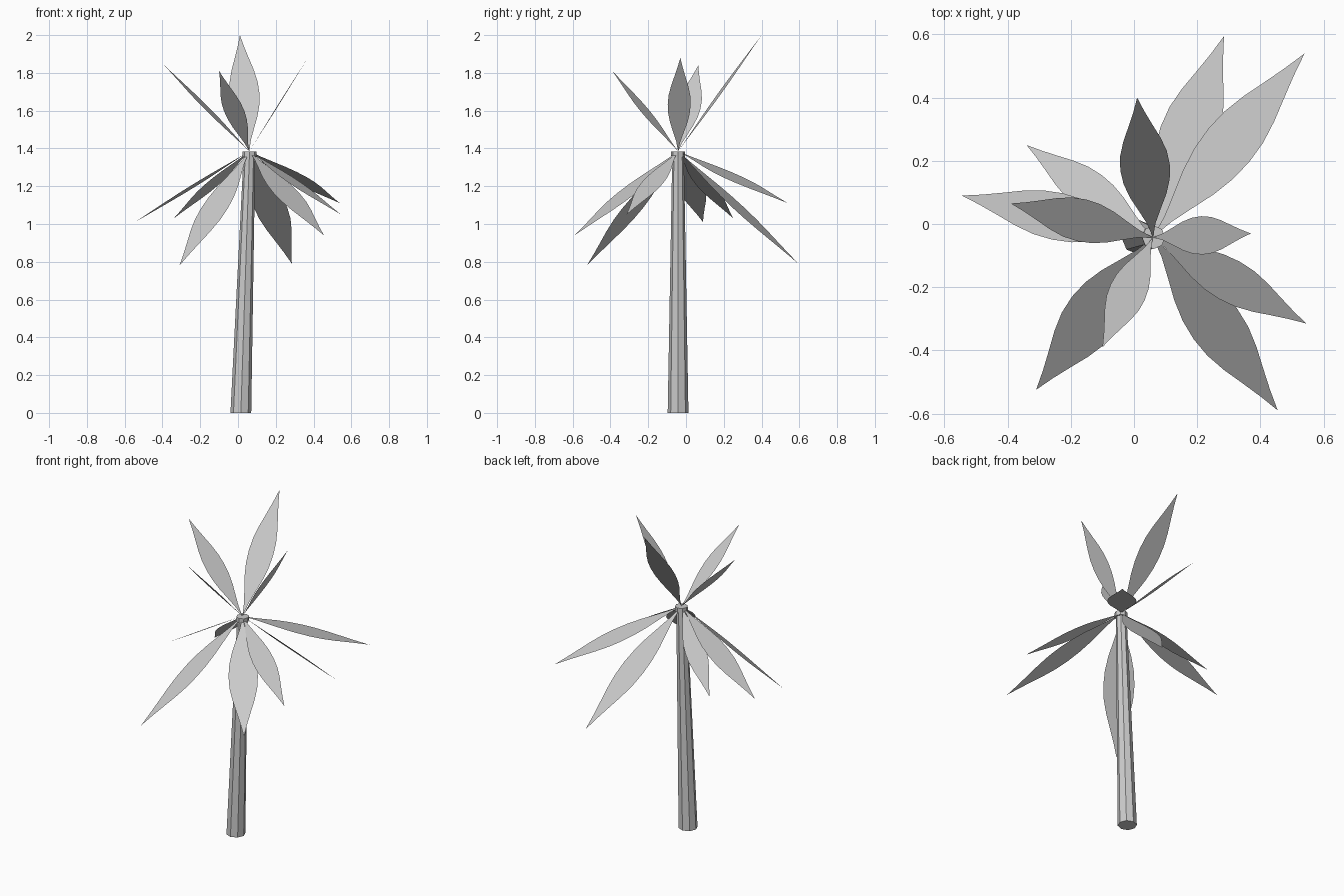
import bpy, bmesh, math
from mathutils import Vector

cube = bpy.data.objects.get("Cube")
if cube:
    bpy.data.objects.remove(cube, do_unlink=True)

# One plain grey for the whole plant
grey = bpy.data.materials.new("plain grey")
grey.use_nodes = True
colour = (0.6, 0.6, 0.6, 1)
grey.diffuse_color = colour
grey.node_tree.nodes["Principled BSDF"].inputs["Base Color"].default_value = colour

CROWN = Vector((0.06, -0.042, 1.385))


def add_object(name, bm):
    mesh = bpy.data.meshes.new(name)
    bm.to_mesh(mesh)
    bm.free()
    mesh.materials.append(grey)
    obj = bpy.data.objects.new(name, mesh)
    bpy.context.collection.objects.link(obj)
    return obj


def make_trunk(rings, sides=8):
    """Loft octagonal rings given as (x, z, radius), capped at both ends."""
    bm = bmesh.new()
    loops = []
    for x, z, r in rings:
        loops.append([bm.verts.new((x + r * math.cos(k * math.tau / sides),
                                    CROWN.y + r * math.sin(k * math.tau / sides), z))
                      for k in range(sides)])
    for low, high in zip(loops, loops[1:]):
        for k in range(sides):
            n = (k + 1) % sides
            bm.faces.new((low[k], low[n], high[n], high[k]))
    bm.faces.new(loops[0][::-1])
    bm.faces.new(loops[-1])
    return add_object("trunk", bm)


# Half width of a frond along its length, as a share of the length
OUTLINE = [(0.1, 0.018), (0.2, 0.047), (0.3, 0.077), (0.4, 0.097), (0.5, 0.104),
           (0.6, 0.098), (0.7, 0.078), (0.8, 0.05), (0.9, 0.023)]


def make_frond(name, tip):
    """Flat pointed blade from the crown to the tip, level across its width."""
    along = Vector(tip) - CROWN
    side = Vector((0, 0, 1)).cross(along).normalized() * along.length
    right = [CROWN + along * t - side * w for t, w in OUTLINE]
    left = [CROWN + along * t + side * w for t, w in reversed(OUTLINE)]
    bm = bmesh.new()
    bm.faces.new([bm.verts.new(p) for p in [CROWN, *right, Vector(tip), *left]])
    return add_object(name, bm)


# Leaning trunk with a narrow collar at the top
make_trunk([(0.015, 0, 0.055), (0.06, 1.355, 0.031),
            (0.061, 1.356, 0.037), (0.062, 1.385, 0.037)])

# Rising fronds
upper_tips = [(0.01, 0.4, 2.0), (-0.1, -0.39, 1.81), (-0.39, 0.065, 1.84), (0.37, -0.03, 1.88)]
for i, tip in enumerate(upper_tips):
    make_frond(f"upper_frond_{i + 1}", tip)

# Drooping fronds
lower_tips = [(0.285, 0.595, 0.79), (0.54, 0.54, 1.11), (-0.34, 0.25, 1.03), (-0.545, 0.09, 1.01),
              (-0.31, -0.525, 0.78), (0.455, -0.59, 0.94), (0.545, -0.315, 1.05)]
for i, tip in enumerate(lower_tips):
    make_frond(f"lower_frond_{i + 1}", tip)
